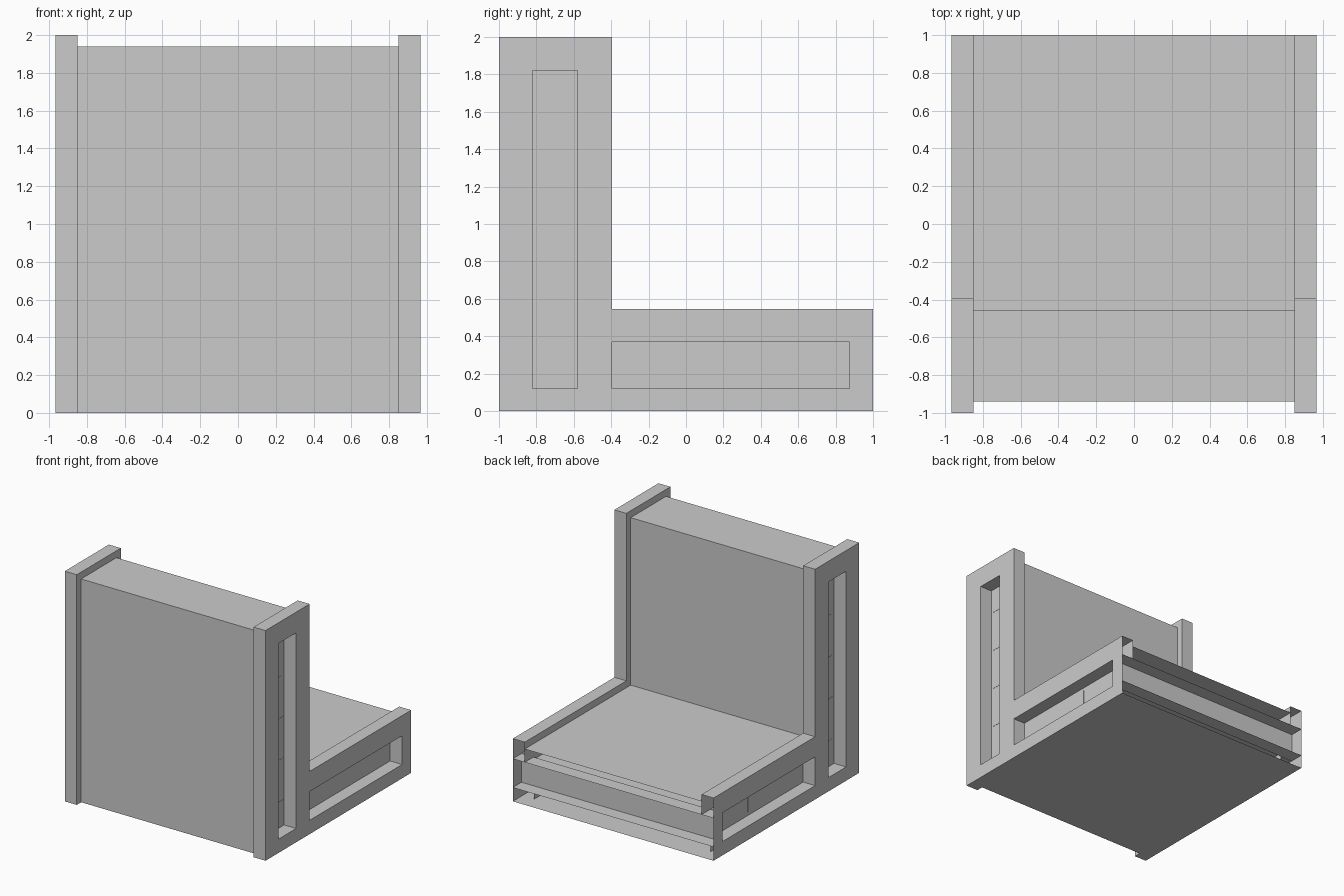
import bpy
import bmesh
from mathutils import Vector

if "Cube" in bpy.data.objects:
    bpy.data.objects.remove(bpy.data.objects["Cube"], do_unlink=True)

# Single plain colour
grey = bpy.data.materials.new("light_grey")
grey.use_nodes = True
grey.diffuse_color = (0.6, 0.6, 0.6, 1)
grey.node_tree.nodes["Principled BSDF"].inputs["Base Color"].default_value = (0.6, 0.6, 0.6, 1)

XI, XO = 0.85, 0.965                      # inner and outer side of the end panels
BACK_SLOT = (-0.82, -0.58, 0.12, 1.82)    # y0, y1, z0, z1
SEAT_SLOT = (-0.395, 0.875, 0.12, 0.37)


def face(bm, pts, normal):
    """Add a flat face, wound so that it looks along the given normal."""
    f = bm.faces.new([bm.verts.new(p) for p in pts])
    f.normal_update()
    if f.normal.dot(Vector(normal)) < 0:
        f.normal_flip()


def side_face(bm, x, y0, y1, z0, z1, nx):
    face(bm, [(x, y0, z0), (x, y1, z0), (x, y1, z1), (x, y0, z1)], (nx, 0, 0))


def strip(bm, a, b, x0, x1, normal):
    """Sweep the segment a-b, given in (y, z), along x."""
    face(bm, [(x0, *a), (x1, *a), (x1, *b), (x0, *b)], (0, *normal))


def sweep(bm, path, x0, x1, side=1):
    """Sweep a (y, z) path along x; normals lie left of the path for side=1."""
    for a, b in zip(path, path[1:]):
        strip(bm, a, b, x0, x1, (-(b[1] - a[1]) * side, (b[0] - a[0]) * side))


def finish(name, bm, mirror=False):
    bmesh.ops.remove_doubles(bm, verts=bm.verts, dist=0.0001)
    mesh = bpy.data.meshes.new(name)
    bm.to_mesh(mesh)
    bm.free()
    mesh.materials.append(grey)
    obj = bpy.data.objects.new(name, mesh)
    bpy.context.collection.objects.link(obj)
    if mirror:
        obj.modifiers.new("Mirror", 'MIRROR').use_mirror_merge = False
    return obj


def inside(y, z, slot):
    return slot[0] < y < slot[1] and slot[2] < z < slot[3]


# L-shaped end panels, open at the rear end, with two recessed slots each
bm = bmesh.new()
ys = [-1, -0.82, -0.58, -0.395, 0.875, 1]
zs = [0, 0.12, 0.37, 0.545, 1.82, 2]
for y0, y1 in zip(ys, ys[1:]):
    for z0, z1 in zip(zs, zs[1:]):
        y, z = (y0 + y1) / 2, (z0 + z1) / 2
        if y > -0.395 and z > 0.545:
            continue
        slot = inside(y, z, BACK_SLOT) or inside(y, z, SEAT_SLOT)
        if not slot:
            side_face(bm, XO, y0, y1, z0, z1, 1)
        if not (y > 0.875 and z < 0.37):
            side_face(bm, XI, y0, y1, z0, z1, 1 if slot else -1)
sweep(bm, [(1, 0), (-1, 0), (-1, 2), (-0.395, 2), (-0.395, 0.545), (1, 0.545)], XI, XO)
for y0, y1, z0, z1 in (BACK_SLOT, SEAT_SLOT):
    sweep(bm, [(y0, z0), (y0, z1), (y1, z1), (y1, z0), (y0, z0)], XI, XO, -1)
finish("end_panels", bm, mirror=True)

# Backrest and seat skin between the panels
bm = bmesh.new()
sweep(bm, [(1, 0), (-0.94, 0), (-0.94, 1.94), (-0.455, 1.94), (-0.455, 0.485), (1, 0.485)], -XI, XI)
finish("seat_and_back_body", bm)

# Long channel across the rear end of the seat
bm = bmesh.new()
sweep(bm, [(1, 0.12), (0.88, 0.12), (0.88, 0.37), (1, 0.37)], -XO, XO, -1)
# sweep normals face into the channel
bmesh.ops.recalc_face_normals(bm, faces=[])
for f in bm.faces:
    if f.normal.dot(Vector((0, 1, 0.245)) - f.calc_center_median()) < 0:
        f.normal_flip()
finish("rear_channel", bm)

# Square cross beams whose ends show inside the slots
centres = [(-0.695, 0.25 + 0.3625 * i) for i in range(5)]
centres += [(y, 0.25) for y in (-0.215, 0.27, 0.755)]
for i, (y, z) in enumerate(centres):
    bm = bmesh.new()
    bmesh.ops.create_cube(bm, size=1)
    for v in bm.verts:
        v.co = (v.co.x * 2 * (XI + 0.002), y + v.co.y * 0.195, z + v.co.z * 0.195)
    finish(f"cross_beam_{i + 1}", bm)
